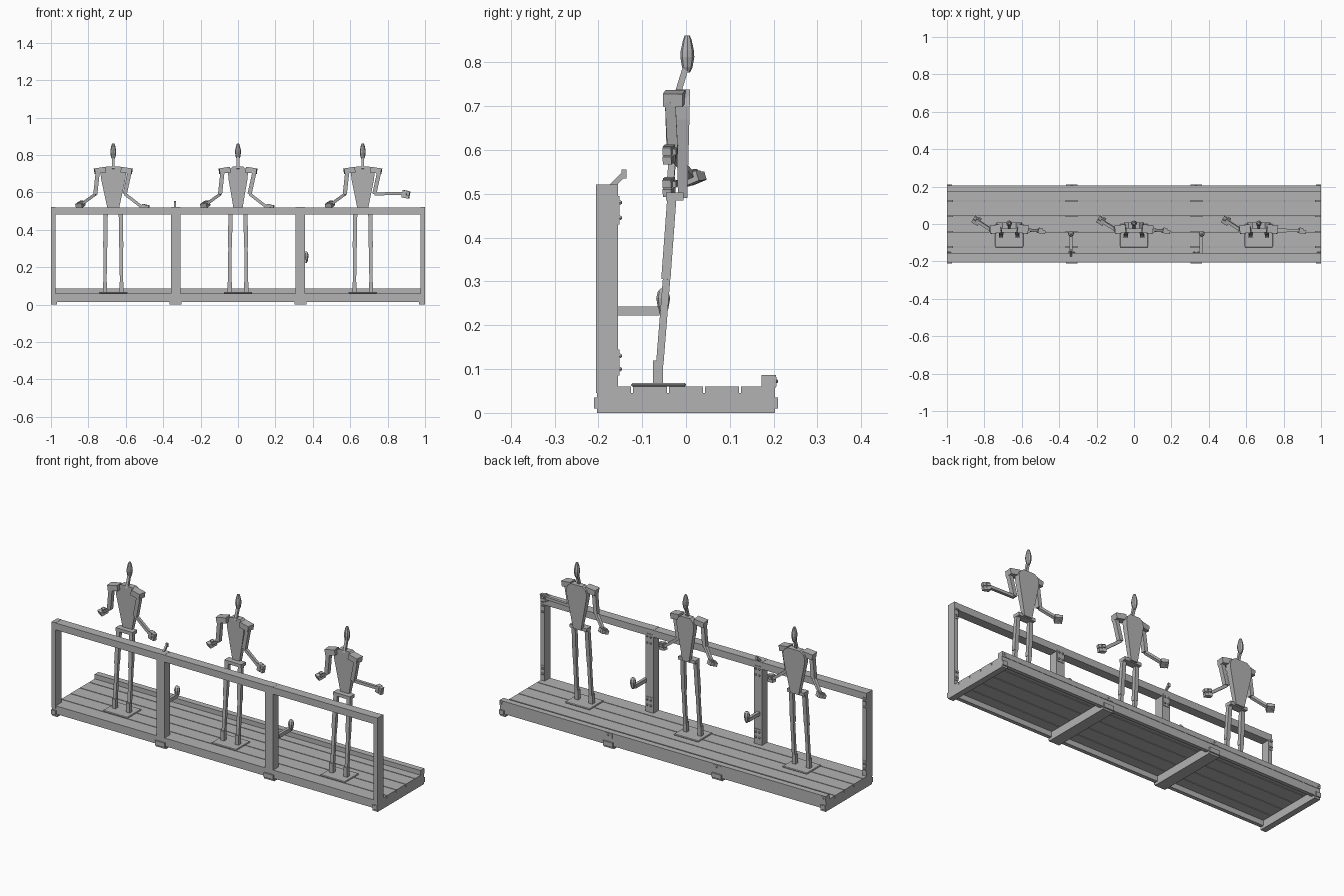
import bpy, bmesh, math
from mathutils import Vector, Matrix

if "Cube" in bpy.data.objects:
    bpy.data.objects.remove(bpy.data.objects["Cube"])

grey = bpy.data.materials.new("plain grey")
grey.diffuse_color = (0.45, 0.45, 0.45, 1)
grey.use_nodes = True
grey.node_tree.nodes["Principled BSDF"].inputs["Base Color"].default_value = grey.diffuse_color


def finish(name, bm):
    bmesh.ops.recalc_face_normals(bm, faces=bm.faces)
    me = bpy.data.meshes.new(name)
    bm.to_mesh(me)
    bm.free()
    me.materials.append(grey)
    ob = bpy.data.objects.new(name, me)
    bpy.context.collection.objects.link(ob)
    return ob


def box(name, x, y, z, rot=None):
    """Box from (min, max) pairs, optionally turned about its centre."""
    bm = bmesh.new()
    c = Vector([(a + b) / 2 for a, b in (x, y, z)])
    s = [b - a for a, b in (x, y, z)]
    m = Matrix.Translation(c) @ (rot or Matrix.Identity(4)) @ Matrix.Diagonal((*s, 1))
    bmesh.ops.create_cube(bm, size=1, matrix=m)
    return finish(name, bm)


def beam(name, p, q, w, d):
    """Square bar from p to q, w wide and d deep."""
    p, q = Vector(p), Vector(q)
    az = (q - p).normalized()
    ax = Vector((0, 1, 0)).cross(az).normalized()
    ay = az.cross(ax)
    r = Matrix((ax, ay, az)).transposed().to_4x4()
    bm = bmesh.new()
    bmesh.ops.create_cube(bm, size=1, matrix=Matrix.Translation((p + q) / 2) @ r
                          @ Matrix.Diagonal((w, d, (q - p).length, 1)))
    return finish(name, bm)


def lathe(name, centre, profile, n=8, rot=None):
    """Faceted solid of revolution from (radius, height) points."""
    bm = bmesh.new()
    rings = [[bm.verts.new((r * math.cos(2 * math.pi * i / n), r * math.sin(2 * math.pi * i / n), h))
              for i in range(n)] for r, h in profile]
    for a, b in zip(rings, rings[1:]):
        for i in range(n):
            bm.faces.new((a[i], a[(i + 1) % n], b[(i + 1) % n], b[i]))
    bm.faces.new(rings[0])
    bm.faces.new(rings[-1])
    bm.transform(Matrix.Translation(centre) @ (rot or Matrix.Identity(4)))
    return finish(name, bm)


def prism(name, pts, y0, y1, taper=1.0, z_low=0, z_high=1):
    """(x, z) outline pushed along y; depth shrinks to taper at z_low."""
    bm = bmesh.new()
    mid, half = (y0 + y1) / 2, (y1 - y0) / 2
    loops = []
    for s in (-1, 1):
        loops.append([bm.verts.new((x, mid + s * half * (taper + (1 - taper) * min(1, (z - z_low) / (z_high - z_low))), z))
                      for x, z in pts])
    a, b = loops
    bm.faces.new(a)
    bm.faces.new(b)
    for i in range(len(pts)):
        j = (i + 1) % len(pts)
        bm.faces.new((a[i], a[j], b[j], b[i]))
    return finish(name, bm)


# Deck planks with open gaps
for i in range(5):
    y = -0.205 + 0.082 * i
    box("deck_plank", (-1, 1), (y + 0.002, y + 0.080), (0.044, 0.06))

# Frame under the deck
for s in (-1, 1):
    box("long_beam", (-1, 1), tuple(sorted((s * 0.203, s * 0.182))), (0.015, 0.046))
    box("end_beam", tuple(sorted((s, s * 0.967))), (-0.203, 0.203), (0, 0.045))
    box("cross_beam", (s * 0.333 - 0.032, s * 0.333 + 0.032), (-0.203, 0.203), (0, 0.045))
    for t in (-1, 1):
        yy = tuple(sorted((t * 0.2, t * 0.21)))
        box("beam_bracket", (s * 0.333 - 0.03, s * 0.333 + 0.03), yy, (0.01, 0.035))
        box("beam_bracket", tuple(sorted((s, s * 0.972))), yy, (0.01, 0.035))

# Rear kerb and front railing
box("rear_kerb", (-1, 1), (0.172, 0.205), (0.058, 0.086))
box("top_rail", (-1, 1), (-0.205, -0.155), (0.482, 0.52))
sideways = Matrix.Rotation(-math.pi / 2, 4, 'X')
for x, w in ((-0.988, 0.012), (-0.333, 0.025), (0.333, 0.025), (0.988, 0.012)):
    box("railing_post", (x - w, x + w), (-0.205, -0.155), (0.045, 0.521))
    # Joint plates and bolts on the inner side
    for z0, z1, bolts in ((0.085, 0.145, (0.10, 0.13)), (0.43, 0.495, (0.445, 0.48))):
        box("joint_plate", (x - w * 0.8, x + w * 0.8), (-0.156, -0.152), (z0, z1))
        for z in bolts:
            for dx in (-w * 0.45, w * 0.45):
                lathe("bolt", (x + dx, -0.153, z), [(0.006, 0), (0.006, 0.003), (0.003, 0.007)], 6, sideways)
    box("kerb_plate", (x - w, x + w), (0.204, 0.2065), (0.06, 0.082))
    lathe("kerb_bolt", (x, 0.205, 0.072), [(0.005, 0), (0.005, 0.003), (0.003, 0.005)], 6, sideways)

# Side levers with knobs on the two middle posts
for x, side in ((-0.337, 0), (0.358, 1)):
    box("lever_arm", (x - 0.008, x + 0.008), (-0.157, -0.06), (0.222, 0.243))
    lathe("lever_knob", (x + 0.004 * side, -0.052, 0.222),
          [(0.006, 0), (0.011, 0.012), (0.016, 0.04), (0.012, 0.055), (0.005, 0.062)], 8)
beam("rail_catch", (-0.337, -0.172, 0.515), (-0.337, -0.142, 0.545), 0.01, 0.012)
box("catch_tip", (-0.343, -0.331), (-0.147, -0.136), (0.535, 0.555))


def hand(c, rot):
    """Palm with separate fingers and a thumb."""
    c = Vector(c)
    for name, off, size in (("palm", (0, 0, 0), (0.022, 0.024, 0.04)),
                            ("fingers", (0.018, 0, 0.010), (0.02, 0.02, 0.018)),
                            ("fingers", (0.018, 0, -0.011), (0.02, 0.02, 0.018)),
                            ("thumb", (0.002, 0.013, 0.006), (0.02, 0.01, 0.014))):
        p = c + rot @ Vector(off)
        box(name, *[(p[i] - size[i] / 2, p[i] + size[i] / 2) for i in range(3)], rot=rot)


# Three jointed standing figures: x, torso half width, right wrist offset and height
for x, s, wx, wz in ((-0.667, 0.068, 0.155, 0.52), (0, 0.053, 0.155, 0.52), (0.667, 0.063, 0.215, 0.594)):
    # Foot plate with a chamfered rim
    plate = box("foot_plate", (x - 0.076, x + 0.076), (-0.125, 0), (0.06, 0.068))
    bev = plate.modifiers.new("rim", 'BEVEL')
    bev.width, bev.segments = 0.003, 1
    # Legs and hips
    for t in (-1, 1):
        lx = x + t * 0.044
        box("ankle", (lx - 0.011, lx + 0.011), (-0.075, -0.053), (0.066, 0.12))
        beam("lower_leg", (lx, -0.06, 0.11), (lx - t * 0.001, -0.044, 0.31), 0.018, 0.017)
        beam("upper_leg", (lx - t * 0.001, -0.046, 0.305), (lx - t * 0.004, -0.032, 0.495), 0.022, 0.021)
    box("hip_bar", (x - 0.052, x + 0.052), (-0.046, -0.006), (0.485, 0.503))
    # Torso
    half = [(0.55, 0.738), (0.88, 0.722), (1, 0.70), (0.95, 0.67), (0.38, 0.49)]
    pts = [(x + s * a, z) for a, z in half] + [(x - s * a, z) for a, z in reversed(half)]
    prism("torso", pts, -0.024, 0.009, 0.65, 0.49, 0.72)
    # Neck and head
    beam("neck", (x, -0.02, 0.725), (x, 0.0, 0.79), 0.014, 0.014)
    lathe("head", (x, 0.003, 0.777), [(0.006, 0), (0.012, 0.012), (0.016, 0.035), (0.015, 0.05),
                                      (0.010, 0.073), (0.006, 0.084)], 8)
    # Arms
    for t in (-1, 1):
        beam("shoulder", (x + t * 0.043, -0.024, 0.722), (x + t * 0.10, -0.03, 0.713), 0.03, 0.045)
    le, lw = (x - 0.096, -0.032, 0.59), (x - 0.165, 0.012, 0.54)
    re, rw = (x + 0.062, -0.03, 0.592), (x + wx, -0.036, wz)
    beam("upper_arm", (x - 0.083, -0.036, 0.71), le, 0.022, 0.024)
    beam("upper_arm", (x + 0.088, -0.036, 0.71), re, 0.022, 0.024)
    beam("forearm", le, lw, 0.016, 0.016)
    beam("forearm", re, rw, 0.016, 0.016)
    hand((x - 0.168, 0.015, 0.535), Matrix.Rotation(math.radians(150), 4, 'Z') @ Matrix.Rotation(math.radians(70), 4, 'X'))
    hand((x + wx + 0.008, -0.038, wz - 0.003),
         Matrix.Rotation(math.radians(-12), 4, 'Z') @ Matrix.Rotation(math.radians(10), 4, 'Y'))
